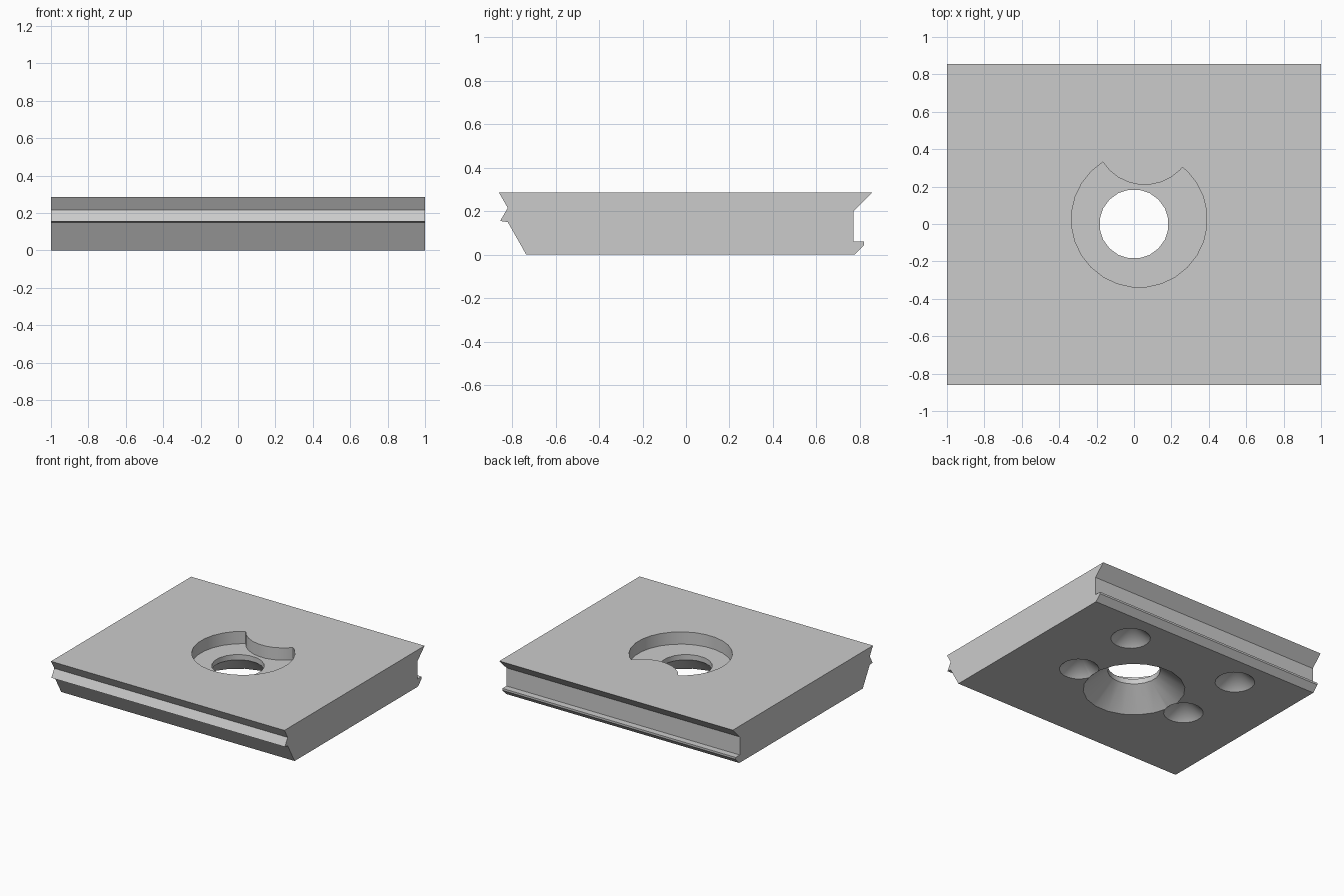
import bpy
import math

cube = bpy.data.objects.get("Cube")
if cube:
    bpy.data.objects.remove(cube, do_unlink=True)

grey = bpy.data.materials.new("light_grey")
grey.use_nodes = True
colour = (0.6, 0.6, 0.6, 1)
grey.diffuse_color = colour
grey.node_tree.nodes["Principled BSDF"].inputs["Base Color"].default_value = colour


def make_object(name, verts, faces):
    mesh = bpy.data.meshes.new(name)
    mesh.from_pydata(verts, [], faces)
    mesh.materials.append(grey)
    obj = bpy.data.objects.new(name, mesh)
    bpy.context.collection.objects.link(obj)
    return obj


def cone(name, x, y, z_low, z_high, r_low, r_high, sides):
    bpy.ops.mesh.primitive_cone_add(
        vertices=sides, radius1=r_low, radius2=r_high, depth=z_high - z_low,
        location=(x, y, (z_low + z_high) / 2), rotation=(0, 0, math.pi / sides))
    obj = bpy.context.object
    obj.name = name
    obj.hide_render = True
    obj.data.materials.append(grey)
    return obj


def cut(target, cutter):
    mod = target.modifiers.new("cut", 'BOOLEAN')
    mod.operation = 'DIFFERENCE'
    mod.solver = 'EXACT'
    mod.object = cutter
    bpy.context.view_layer.objects.active = target
    bpy.ops.object.modifier_apply(modifier=mod.name)
    bpy.data.objects.remove(cutter, do_unlink=True)


# Plate: side profile (y, z) with bevelled and grooved edges, swept along x
profile = [(-0.86, 0.285), (-0.82, 0.215), (-0.855, 0.155), (-0.82, 0.15),
           (-0.735, 0), (0.775, 0), (0.82, 0.045), (0.82, 0.06),
           (0.77, 0.06), (0.77, 0.2), (0.855, 0.285)]
n = len(profile)
verts = [(x, y, z) for x in (-1, 1) for y, z in profile]
faces = [tuple(reversed(range(n))), tuple(range(n, 2 * n))]
faces += [(i, (i + 1) % n, n + (i + 1) % n, n + i) for i in range(n)]
plate = make_object("plate", verts, faces)

# Crescent recess in the top
recess = cone("recess_cutter", 0.028, 0.025, 0.19, 0.4, 0.363, 0.363, 28)
cut(recess, cone("recess_bite", 0.057, 0.475, 0.1, 0.5, 0.266, 0.266, 28))
cut(plate, recess)

# Centre hole with a wide countersink underneath
cut(plate, cone("hole_cutter", 0, 0, 0.1, 0.35, 0.185, 0.185, 20))
slope = (0.36 - 0.185) / 0.15
cut(plate, cone("countersink_cutter", 0, 0, -0.05, 0.15, 0.36 + 0.05 * slope, 0.185, 20))

# Four conical dimples underneath
for x in (-0.48, 0.48):
    for y in (-0.03, 0.535):
        cut(plate, cone("dimple_cutter", x, y, -0.04, 0.13, 0.14 * 0.17 / 0.13, 0, 20))

# Flat sides, smooth round walls
bpy.ops.object.select_all(action='DESELECT')
plate.select_set(True)
bpy.context.view_layer.objects.active = plate
bpy.ops.object.shade_smooth_by_angle(angle=math.radians(22))
